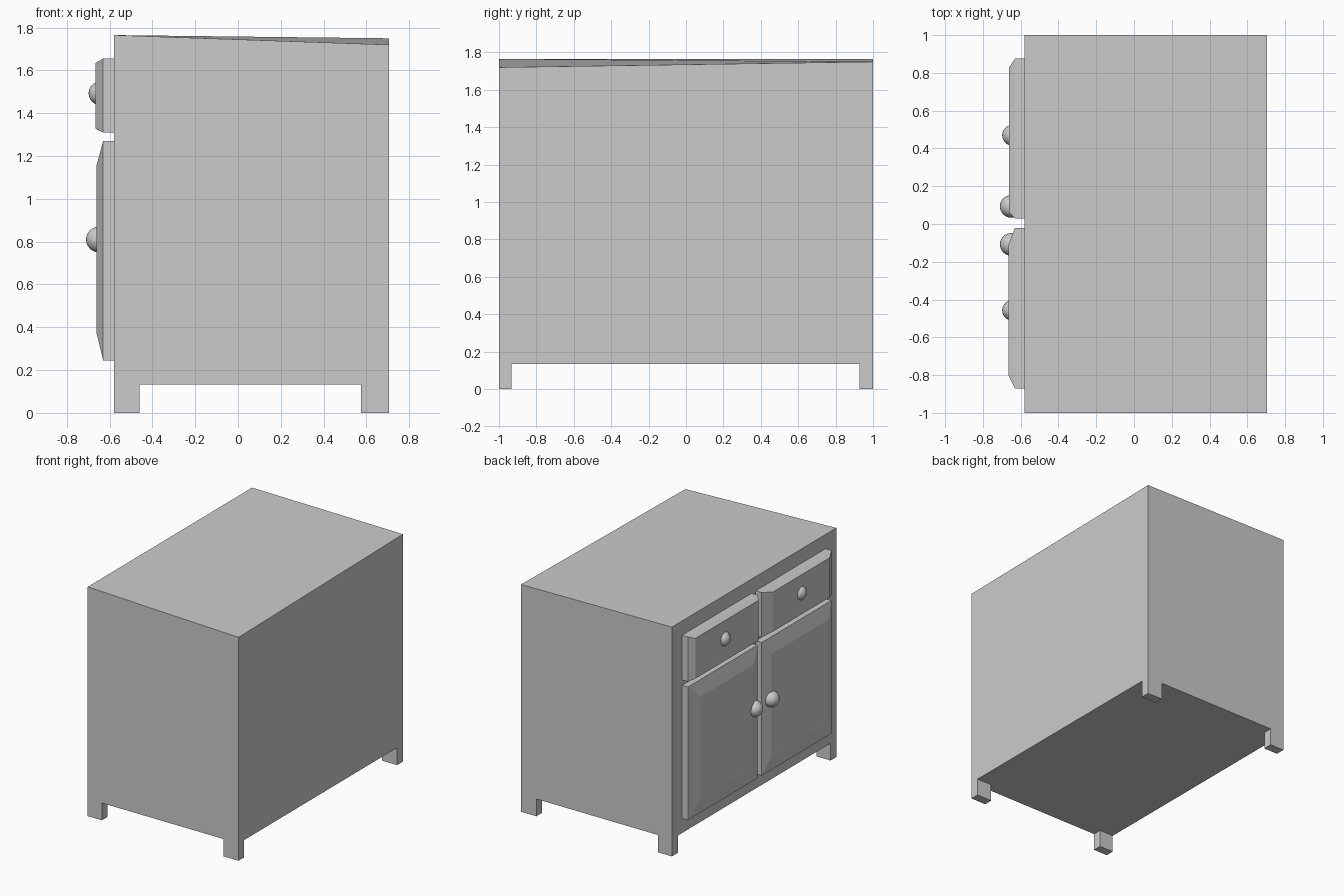
import bpy, bmesh

if "Cube" in bpy.data.objects:
    bpy.data.objects.remove(bpy.data.objects["Cube"])

X0, X1 = -0.58, 0.705   # panel side and far side of the carcass


def mesh_object(name, bm):
    bmesh.ops.recalc_face_normals(bm, faces=bm.faces)
    mesh = bpy.data.meshes.new(name)
    bm.to_mesh(mesh)
    bm.free()
    obj = bpy.data.objects.new(name, mesh)
    bpy.context.collection.objects.link(obj)
    return obj


def loft(name, rings):
    """Closed solid through successive four-point rings."""
    bm = bmesh.new()
    loops = [[bm.verts.new(p) for p in ring] for ring in rings]
    bm.faces.new(loops[0])
    bm.faces.new(loops[-1])
    for a, b in zip(loops, loops[1:]):
        for i in range(4):
            j = (i + 1) % 4
            bm.faces.new((a[i], a[j], b[j], b[i]))
    return mesh_object(name, bm)


def plan(x0, x1, y0, y1, z):
    return [(x0, y0, z), (x1, y0, z), (x1, y1, z), (x0, y1, z)]


def panel_ring(x, y0, y1, z0, z1):
    return [(x, y0, z0), (x, y1, z0), (x, y1, z1), (x, y0, z1)]


def panel(name, outer, inner, x_front):
    """Slab on the -x side with a chamfered raised front."""
    loft(name, [panel_ring(X0, *outer), panel_ring(-0.63, *outer),
                panel_ring(x_front, *inner)])


def knob(name, y, z, r, x_tip):
    bpy.ops.mesh.primitive_uv_sphere_add(segments=24, ring_count=12, radius=r,
                                         location=(x_tip + r, y, z))
    obj = bpy.context.object
    obj.name = name
    bpy.ops.object.shade_smooth()


# Carcass with its slightly sloping top
top = [(X0, -1, 1.765), (X1, -1, 1.72), (X1, 1, 1.75), (X0, 1, 1.765)]
loft("cabinet_body", [plan(X0, X1, -1, 1, 0.133), top])

# Corner feet
for side, xa, xb in (("front", X0, -0.46), ("back", 0.575, X1)):
    for hand, ya, yb in (("right", -1, -0.932), ("left", 0.928, 1)):
        loft(f"{side}_{hand}_foot",
             [plan(xa, xb, ya, yb, 0), plan(xa, xb, ya, yb, 0.133)])

# Doors
panel("left_door", (0.03, 0.875, 0.245, 1.27), (0.12, 0.77, 0.37, 1.16), -0.66)
panel("right_door", (-0.87, -0.02, 0.245, 1.27), (-0.79, -0.1, 0.37, 1.16), -0.66)

# Drawers
panel("left_drawer", (0.03, 0.875, 1.31, 1.655), (0.06, 0.83, 1.325, 1.635), -0.661)
panel("right_drawer", (-0.87, -0.02, 1.31, 1.655), (-0.80, -0.11, 1.33, 1.635), -0.665)

# Knobs
knob("left_drawer_knob", 0.47, 1.493, 0.055, -0.698)
knob("right_drawer_knob", -0.457, 1.493, 0.055, -0.698)
knob("left_door_knob", 0.093, 0.81, 0.06, -0.71)
knob("right_door_knob", -0.108, 0.81, 0.06, -0.71)
